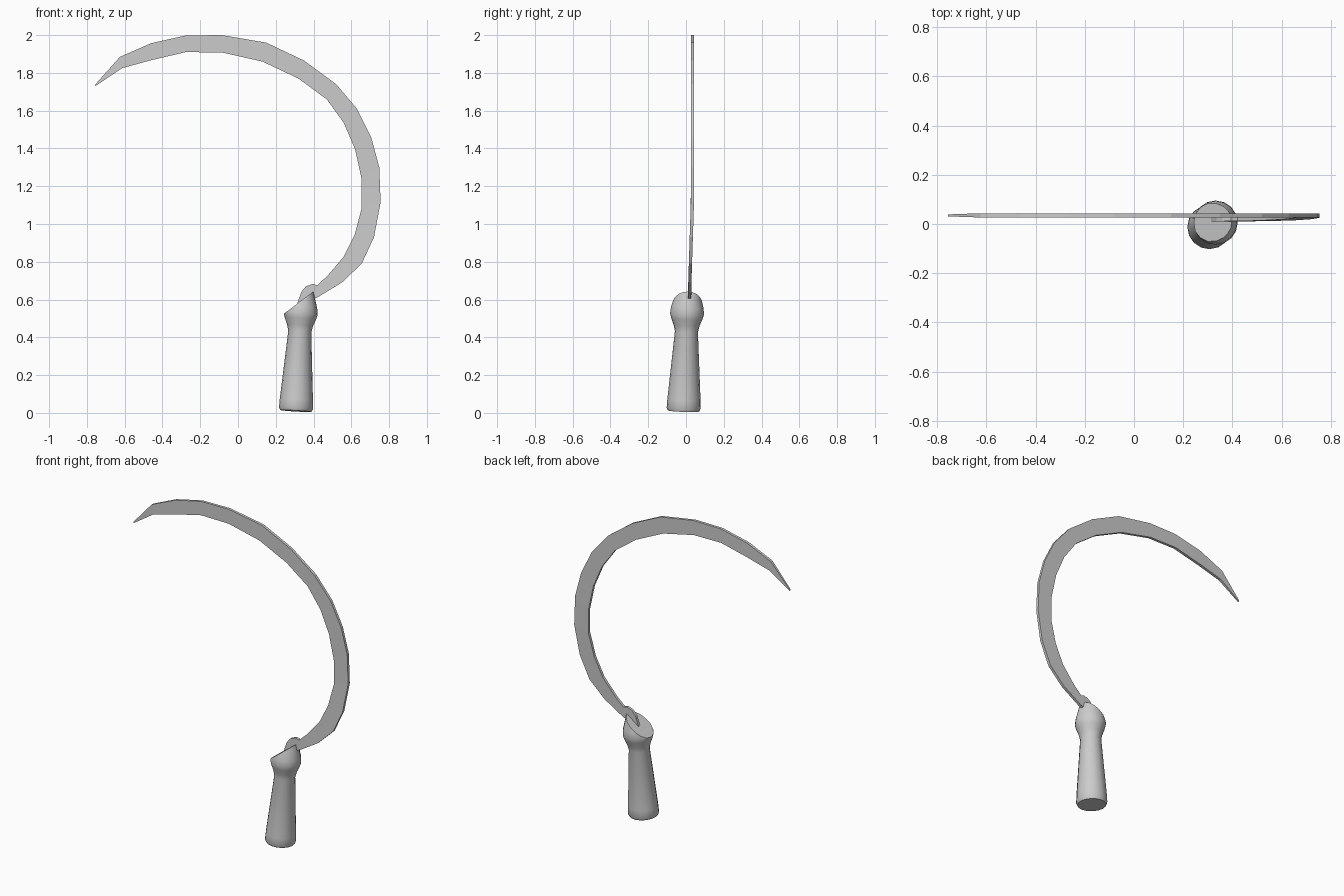
import bpy, bmesh, math
from mathutils import Vector

if "Cube" in bpy.data.objects:
    bpy.data.objects.remove(bpy.data.objects["Cube"])


def finish(bm, name):
    bmesh.ops.recalc_face_normals(bm, faces=bm.faces[:])
    me = bpy.data.meshes.new(name)
    bm.to_mesh(me)
    bm.free()
    ob = bpy.data.objects.new(name, me)
    bpy.context.collection.objects.link(ob)
    return ob


def loft(bm, rings):
    # Skin closed rings of vertices and cap both ends
    for a, b in zip(rings, rings[1:]):
        n = len(a)
        for i in range(n):
            j = (i + 1) % n
            bm.faces.new((a[i], a[j], b[j], b[i]))
    bm.faces.new(rings[0])
    bm.faces.new(rings[-1])


# Blade: outer and inner edge stations (x, z) from tip to tang
outer = [(-.757, 1.737), (-.625, 1.885), (-.46, 1.957), (-.277, 1.998), (-.085, 2.0),
         (.15, 1.96), (.35, 1.865), (.52, 1.74), (.63, 1.61), (.705, 1.46), (.748, 1.30),
         (.755, 1.115), (.72, .93), (.655, .79), (.55, .69), (.43, .617),
         (.395, .60), (.37, .598), (.345, .585), (.325, .55)]
inner = [(-.754, 1.731), (-.614, 1.825), (-.46, 1.867), (-.277, 1.91), (-.085, 1.908),
         (.13, 1.86), (.32, 1.77), (.47, 1.66), (.56, 1.535), (.62, 1.395), (.655, 1.235),
         (.655, 1.085), (.618, .945), (.56, .827), (.475, .727), (.42, .676),
         (.395, .683), (.36, .67), (.335, .64), (.312, .575)]
bm = bmesh.new()
rings = []
for k, (o, i) in enumerate(zip(outer, inner)):
    half = .004 if k == 0 else .0085
    ring = []
    for (x, z), side in ((o, -1), (o, 1), (i, 1), (i, -1)):
        # the root leans towards the handle axis
        y = .035 - .016 * min(1, max(0, (1.15 - z) / .5))
        ring.append(bm.verts.new((x, y + side * half, z)))
    rings.append(ring)
loft(bm, rings)
finish(bm, "blade")

# Handle: turned profile (radius, height) on a slightly tilted axis
profile = [(.083, .0), (.09, .014), (.088, .06), (.061, .42), (.069, .455),
           (.083, .49), (.09, .515), (.086, .55), (.072, .60), (.056, .65), (.04, .68)]
base = Vector((.306, -.013, .01))
axis = Vector((.05, .036, 1)).normalized()
u = Vector((1, 0, -.06)).normalized()
v = axis.cross(u).normalized()
SIDES = 16
bm = bmesh.new()
rings = []
for r, h in profile:
    c = base + axis * h
    rings.append([bm.verts.new(c + r * (math.cos(a) * u + math.sin(a) * v))
                  for a in (2 * math.pi * s / SIDES for s in range(SIDES))])
loft(bm, rings)

# Slanted cut across the top of the knob
cut = bmesh.ops.bisect_plane(bm, geom=bm.verts[:] + bm.edges[:] + bm.faces[:],
                             plane_co=(.243, 0, .525), plane_no=(-.115, 0, .152),
                             clear_outer=True)
edges = [e for e in cut["geom_cut"] if isinstance(e, bmesh.types.BMEdge)]
bmesh.ops.contextual_create(bm, geom=edges)
handle = finish(bm, "handle")
bpy.context.view_layer.objects.active = handle
handle.select_set(True)
bpy.ops.object.shade_smooth_by_angle(angle=math.radians(35))
